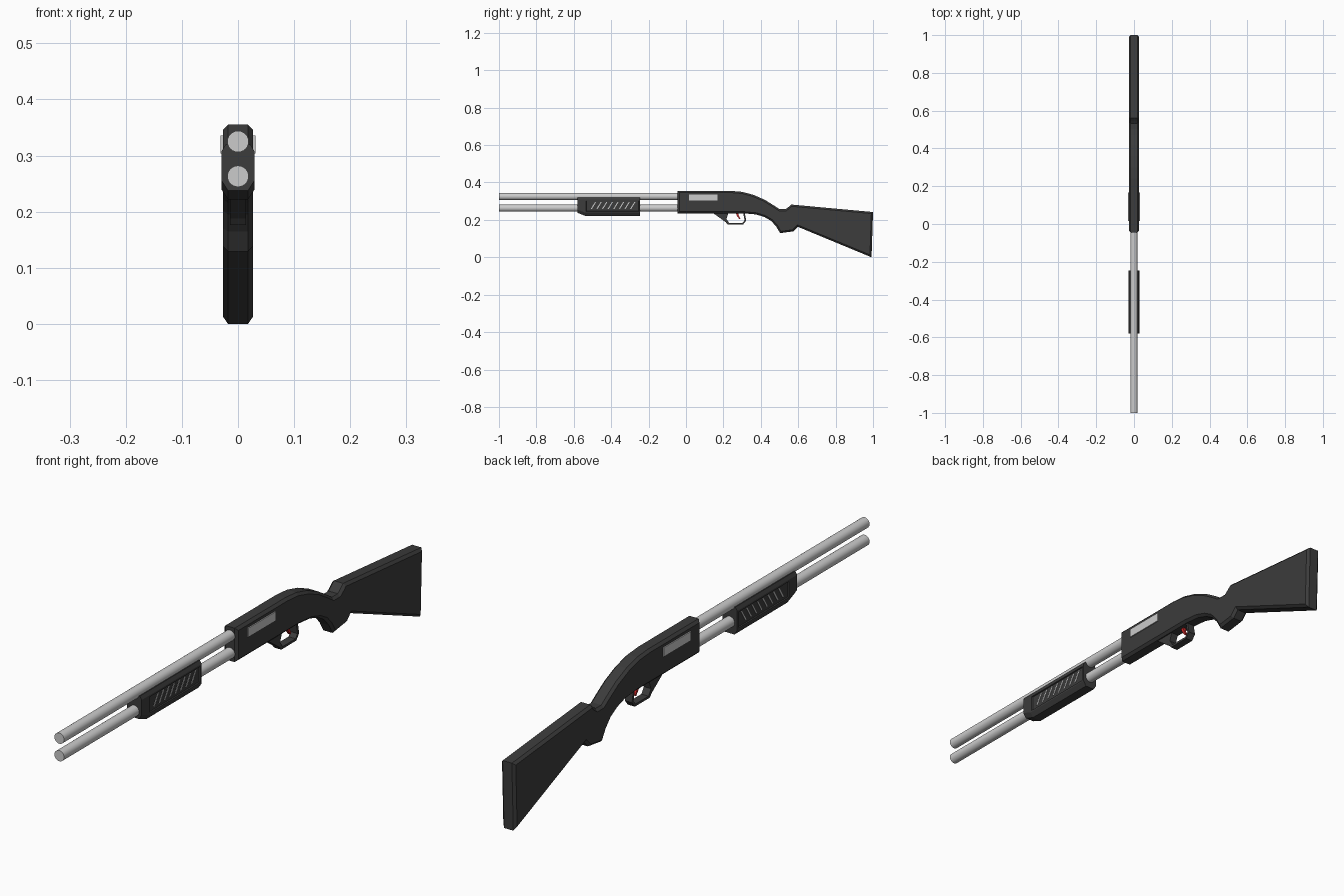
import bpy, bmesh, math
from mathutils import Vector

if "Cube" in bpy.data.objects:
    bpy.data.objects.remove(bpy.data.objects["Cube"])


def material(name, rgb):
    m = bpy.data.materials.new(name)
    m.diffuse_color = (*rgb, 1)
    m.use_nodes = True
    m.node_tree.nodes["Principled BSDF"].inputs["Base Color"].default_value = m.diffuse_color
    return m


BLACK = material("black_polymer", (0.045, 0.045, 0.045))
RED = material("trigger_red", (0.6, 0.02, 0.02))


def finish(name, bm, mat=None):
    bmesh.ops.recalc_face_normals(bm, faces=bm.faces[:])
    me = bpy.data.meshes.new(name)
    bm.to_mesh(me)
    bm.free()
    ob = bpy.data.objects.new(name, me)
    bpy.context.collection.objects.link(ob)
    if mat:
        me.materials.append(mat)
    return ob


def side_profile(name, pts, x0, x1, mat=None, bevel=0):
    """Extrude a (y, z) outline from x0 to x1, chamfering the outline edges."""
    bm = bmesh.new()
    face = bm.faces.new([bm.verts.new((x0, y, z)) for y, z in pts])
    ext = bmesh.ops.extrude_face_region(bm, geom=[face], use_keep_orig=True)
    moved = [g for g in ext["geom"] if isinstance(g, bmesh.types.BMVert)]
    bmesh.ops.translate(bm, verts=moved, vec=(x1 - x0, 0, 0))
    bmesh.ops.recalc_face_normals(bm, faces=bm.faces[:])
    if bevel:
        rim = [e for e in bm.edges if abs(e.verts[0].co.x - e.verts[1].co.x) < 1e-6]
        bmesh.ops.bevel(bm, geom=rim, offset=bevel, segments=1, affect='EDGES')
    return finish(name, bm, mat)


def barrel(name, z):
    bpy.ops.mesh.primitive_cylinder_add(vertices=24, radius=0.019, depth=0.98,
                                        location=(0, -0.51, z),
                                        rotation=(math.pi / 2, 0, 0))
    bpy.context.object.name = name
    bpy.ops.object.shade_smooth_by_angle(angle=math.radians(35))


# Barrel and magazine tube
barrel("barrel", 0.325)
barrel("magazine_tube", 0.263)

# Receiver, grip and stock in one chamfered outline
body = [(-0.045, 0.235), (-0.045, 0.355), (0.24, 0.355), (0.30, 0.350), (0.36, 0.334),
        (0.42, 0.308), (0.47, 0.277), (0.50, 0.257), (0.532, 0.257), (0.547, 0.268),
        (0.562, 0.282), (1.0, 0.242), (0.992, 0.0), (0.598, 0.163), (0.575, 0.139),
        (0.503, 0.129), (0.482, 0.165), (0.455, 0.195), (0.42, 0.215), (0.375, 0.229),
        (0.31, 0.235)]
side_profile("receiver_and_stock", body, -0.027, 0.027, BLACK, 0.009)

# Pump grip: faceted section, sloped front underside, recessed side panels
section = [(0.022, 0.32), (0.029, 0.308), (0.029, 0.239), (0.018, 0.222)]
section += [(-x, z) for x, z in reversed(section)]
bm = bmesh.new()
rings = []
for y, lift in ((-0.58, 0.016), (-0.54, 0), (-0.245, 0)):
    rings.append([bm.verts.new((x, y, z + lift * (z < 0.25))) for x, z in section])
for a, b in zip(rings, rings[1:]):
    for i in range(8):
        j = (i + 1) % 8
        bm.faces.new((a[i], a[j], b[j], b[i]))
bm.faces.new(rings[0])
bm.faces.new(rings[-1])
bmesh.ops.recalc_face_normals(bm, faces=bm.faces[:])
sides = [f for f in bm.faces if abs(f.normal.x) > 0.95 and f.calc_center_median().y > -0.5]
bmesh.ops.inset_individual(bm, faces=sides, thickness=0.009, depth=0)
bmesh.ops.inset_individual(bm, faces=sides, thickness=0.002, depth=-0.004)
finish("pump_grip", bm, BLACK)

# Slanted grip strips and side plates, mirrored left and right
for s, label in ((-1, "left"), (1, "right")):
    for k in range(8):
        y = -0.51 + k * 0.03
        side_profile(f"grip_strip_{label}_{k}",
                     [(y, 0.257), (y + 0.006, 0.257), (y + 0.03, 0.296), (y + 0.024, 0.296)],
                     s * 0.02, s * 0.0262)
    side_profile(f"ejection_port_{label}",
                 [(0.015, 0.304), (0.168, 0.304), (0.168, 0.336), (0.015, 0.336)],
                 s * 0.02, s * 0.031)

# Trigger guard: ring between an outer and an inner outline
outer = [(0.14, 0.24), (0.212, 0.188), (0.222, 0.176), (0.306, 0.176), (0.322, 0.196), (0.314, 0.24)]
inner = [(0.228, 0.24), (0.216, 0.205), (0.230, 0.184), (0.302, 0.184), (0.313, 0.198), (0.305, 0.24)]
bm = bmesh.new()
loops = [[bm.verts.new((x, y, z)) for y, z in path]
         for x, path in ((-0.014, outer), (0.014, outer), (0.014, inner), (-0.014, inner))]
for a, b in zip(loops, loops[1:] + loops[:1]):
    for i in range(5):
        bm.faces.new((a[i], a[i + 1], b[i + 1], b[i]))
for i in (0, 5):
    bm.faces.new([l[i] for l in loops])
finish("trigger_guard", bm, BLACK)

# Trigger
side_profile("trigger", [(0.266, 0.24), (0.272, 0.222), (0.286, 0.203), (0.291, 0.206),
                         (0.282, 0.224), (0.281, 0.24)], -0.005, 0.005, RED)
